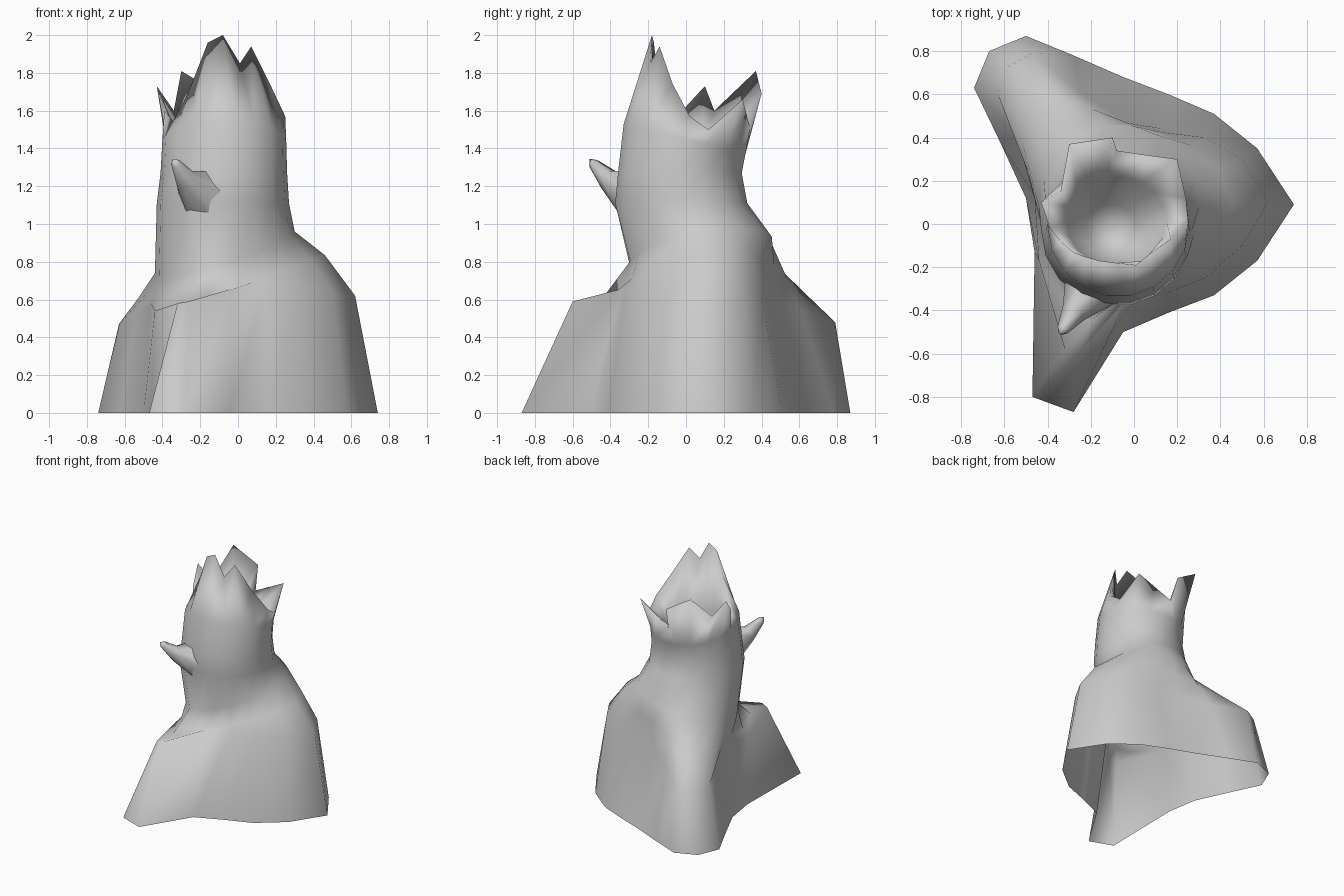
import bpy
import bmesh
from math import cos, sin, pi
from mathutils import Vector

cube = bpy.data.objects.get("Cube")
if cube:
    bpy.data.objects.remove(cube, do_unlink=True)

# One grey material for the whole stump
grey = bpy.data.materials.new("stump_grey")
grey.use_nodes = True
grey_colour = (0.6, 0.6, 0.6, 1)
grey.diffuse_color = grey_colour
grey.node_tree.nodes["Principled BSDF"].inputs["Base Color"].default_value = grey_colour


def loft(name, rings, tip):
    """Skin closed rings of equal length, then close the last ring to a tip point."""
    mesh = bpy.data.meshes.new(name)
    bm = bmesh.new()
    loops = [[bm.verts.new(point) for point in ring] for ring in rings]
    count = len(loops[0])
    for lower, upper in zip(loops, loops[1:]):
        for i in range(count):
            j = (i + 1) % count
            bm.faces.new((lower[i], lower[j], upper[j], upper[i]))
    end = bm.verts.new(tip)
    last = loops[-1]
    for i in range(count):
        bm.faces.new((last[i], last[(i + 1) % count], end))
    for face in bm.faces:
        face.smooth = True
    bm.to_mesh(mesh)
    bm.free()
    mesh.materials.append(grey)
    bpy.context.collection.objects.link(bpy.data.objects.new(name, mesh))


# Ground outline: three spreading roots, counter-clockwise from the left root
ground = [(.74, .09), (.57, .35), (.37, .51), (.16, .6), (-.05, .68), (-.28, .78),
          (-.5, .87), (-.67, .8), (-.74, .63), (-.62, .38), (-.5, .12), (-.46, -.13),
          (-.47, -.8), (-.28, -.87), (-.05, -.5), (.16, -.41), (.37, -.33), (.57, -.17)]

# Upper edge of the roots
shoulder = [(.62, .1, .62), (.5, .3, .64), (.33, .4, .62), (.14, .44, .6),
            (-.05, .48, .6), (-.25, .61, .54), (-.47, .79, .48), (-.58, .73, .47),
            (-.63, .6, .47), (-.54, .4, .54), (-.46, .13, .58), (-.44, -.17, .54),
            (-.32, -.58, .58), (-.26, -.6, .59), (-.04, -.36, .65), (.15, -.32, .66),
            (.33, -.25, .65), (.5, -.1, .64)]

# Splintered rim with a tall front shard
rim = [(.25, .02, 1.57), (.24, .12, 1.5), (.2, .3, 1.66), (.05, .32, 1.58),
       (-.08, .34, 1.51), (-.1, .4, 1.69), (-.3, .37, 1.81), (-.34, .15, 1.6),
       (-.43, .1, 1.73), (-.39, -.02, 1.6), (-.34, -.08, 1.54), (-.28, -.13, 1.66),
       (-.23, -.15, 1.78), (-.16, -.17, 1.96), (-.08, -.18, 2), (.01, -.19, 1.85),
       (.07, -.14, 1.94), (.17, -.07, 1.74)]

ground = [Vector((x, y, 0)) for x, y in ground]
shoulder = [Vector(p) for p in shoulder]
rim = [Vector(p) for p in rim]
angles = [2 * pi * i / len(rim) for i in range(len(rim))]


def trunk_ring(left, right, front, back, height, tilt_x=0, tilt_y=0):
    """Oval ring given by its extents, tilted in height."""
    cx, cy = (left + right) / 2, (front + back) / 2
    rx, ry = (right - left) / 2, (back - front) / 2
    return [Vector((cx + rx * cos(a), cy + ry * sin(a),
                    height + tilt_x * cos(a) + tilt_y * sin(a))) for a in angles]


# Trunk, roots and funnel-shaped hollow as one skin
neck = trunk_ring(-.44, .3, -.3, .46, .85, .11, .065)
slope = [(s + n) / 2 + Vector((0, 0, .03 * cos(a) + .04 * sin(a) + .05 * cos(a) ** 2 - .035))
         for s, n, a in zip(shoulder, neck, angles)]
rings = [ground, shoulder, slope, neck,
         trunk_ring(-.43, .27, -.38, .33, 1.11),
         trunk_ring(-.41, .26, -.365, .3, 1.27),
         trunk_ring(-.4, .255, -.335, .32, 1.45, 0, -.08),
         rim,
         trunk_ring(-.31, .15, -.2, .22, 1.44),
         trunk_ring(-.22, .01, -.13, .09, 1.28)]
loft("stump", rings, (-.1, -.03, 1.2))


# Broken twig flaring out of the front of the trunk
def twig_ring(centre, axis, radius):
    turn = Vector(axis).to_track_quat("Z", "Y")
    return [Vector(centre) + turn @ Vector((radius * cos(k * pi / 3), radius * sin(k * pi / 3), 0))
            for k in range(6)]


twig = [twig_ring((-.19, -.29, 1.16), (-.4, -.8, .2), .14),
        twig_ring((-.28, -.41, 1.235), (-.5, -.7, .5), .06),
        twig_ring((-.33, -.49, 1.32), (-.4, -.6, .6), .028)]
loft("twig", twig, (-.345, -.51, 1.345))
